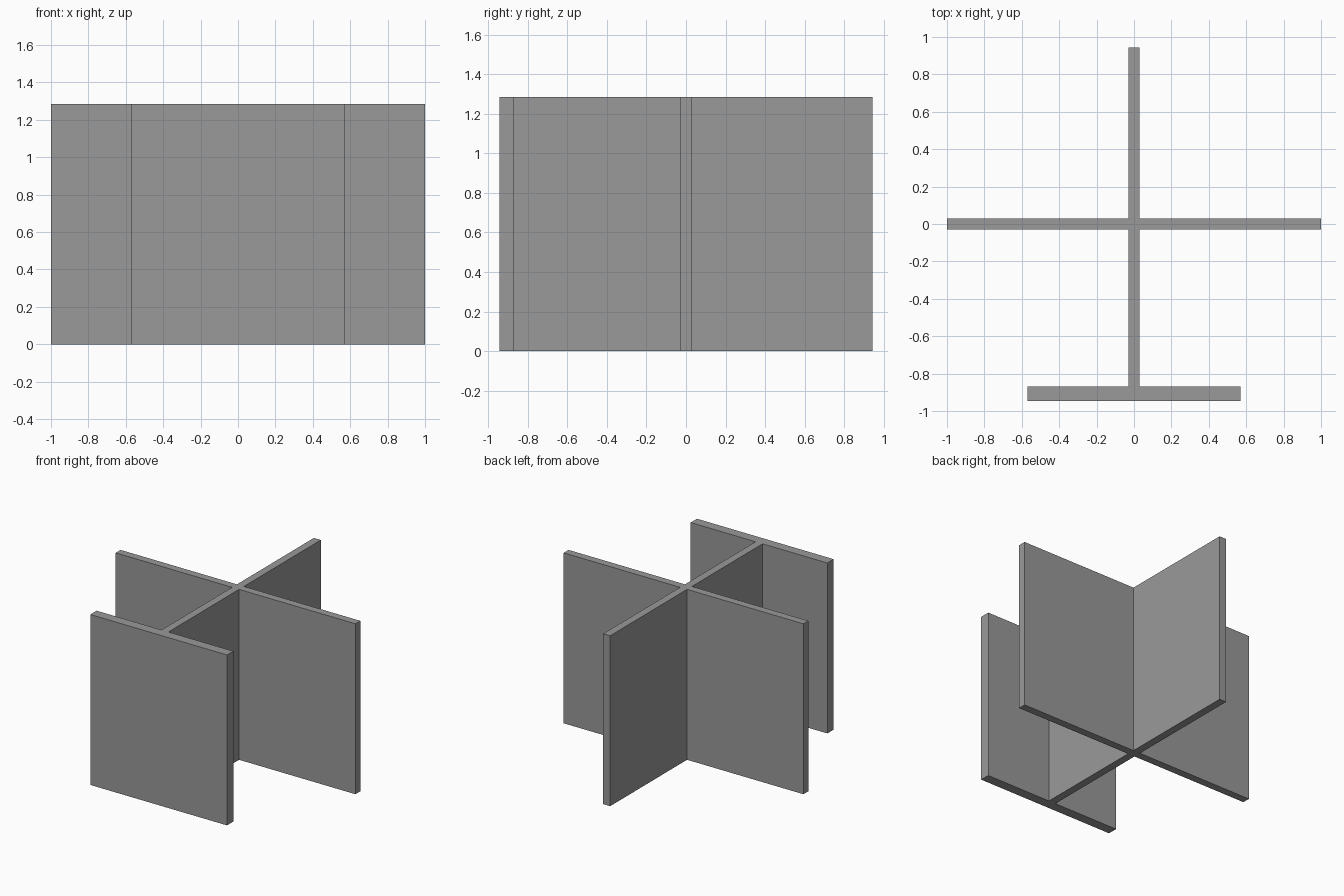
import bpy, bmesh

if "Cube" in bpy.data.objects:
    bpy.data.objects.remove(bpy.data.objects["Cube"])

HEIGHT = 1.285
T = 0.029               # half thickness of the crossing walls
BACK, FRONT = 0.945, -0.945
PLATE_BACK = -0.87      # inner face of the front plate
PLATE_HALF = 0.57

# Right half of the plan outline, front to back
half = [(PLATE_HALF, FRONT), (PLATE_HALF, PLATE_BACK), (T, PLATE_BACK),
        (T, -T), (1.0, -T), (1.0, T), (T, T), (T, BACK)]
outline = half + [(-x, y) for x, y in reversed(half)]

# Crossing walls and front plate: one plan extruded upward
bm = bmesh.new()
base = bm.faces.new([bm.verts.new((x, y, 0)) for x, y in outline])
top = bmesh.ops.extrude_face_region(bm, geom=[base], use_keep_orig=True)
verts = [v for v in top["geom"] if isinstance(v, bmesh.types.BMVert)]
bmesh.ops.translate(bm, verts=verts, vec=(0, 0, HEIGHT))
bmesh.ops.recalc_face_normals(bm, faces=bm.faces)

mesh = bpy.data.meshes.new("crossed_walls")
bm.to_mesh(mesh)
bm.free()

# Dark grey finish
grey = bpy.data.materials.new("dark_grey")
grey.diffuse_color = (0.32, 0.32, 0.32, 1)
grey.use_nodes = True
grey.node_tree.nodes["Principled BSDF"].inputs["Base Color"].default_value = grey.diffuse_color
mesh.materials.append(grey)
bpy.context.collection.objects.link(bpy.data.objects.new("crossed_walls", mesh))
